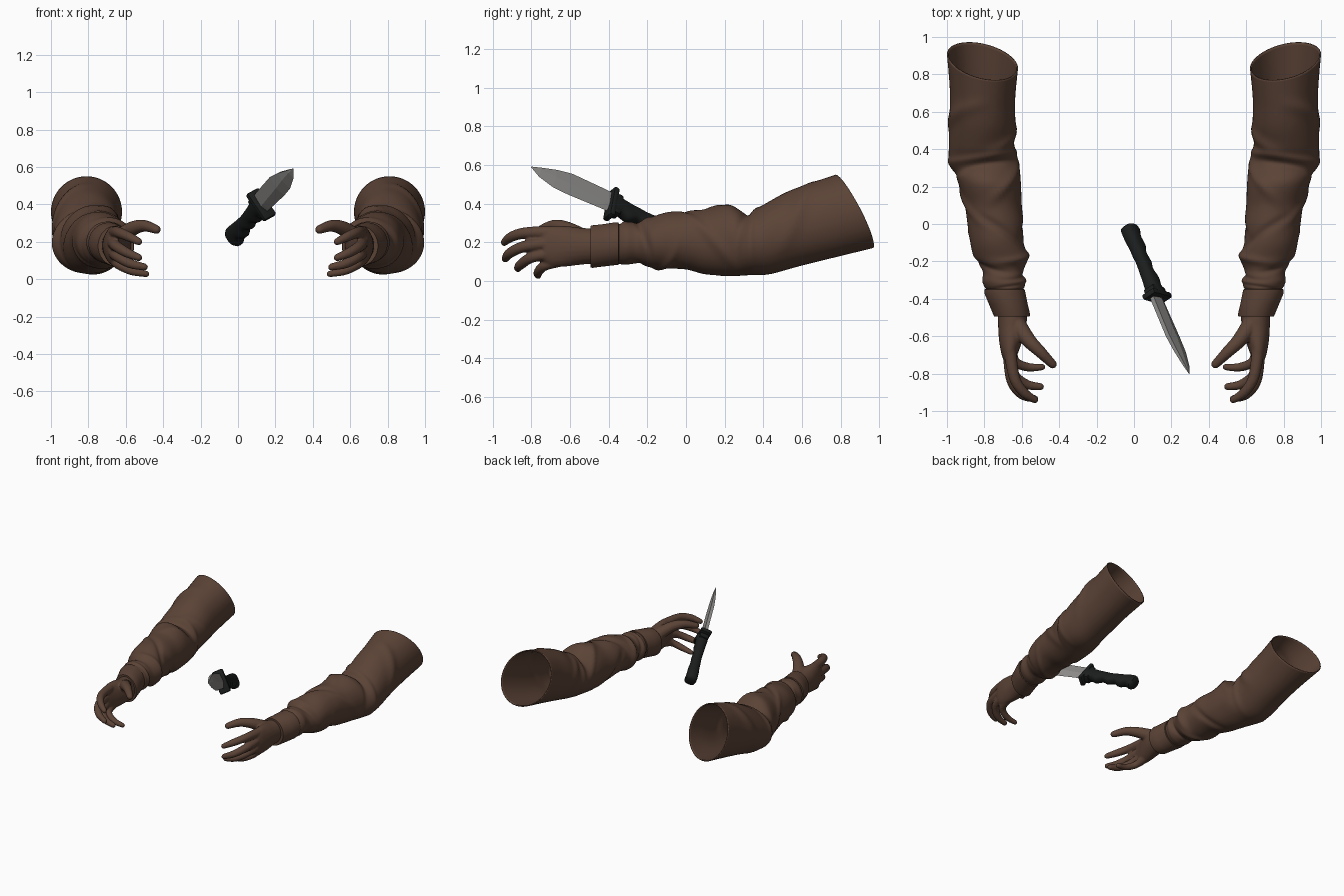
import bpy, bmesh, math
from mathutils import Vector, Matrix

cube = bpy.data.objects.get("Cube")
if cube:
    bpy.data.objects.remove(cube, do_unlink=True)


def material(name, rgb, rough):
    m = bpy.data.materials.new(name)
    m.use_nodes = True
    m.diffuse_color = (*rgb, 1)
    bsdf = m.node_tree.nodes["Principled BSDF"]
    bsdf.inputs["Base Color"].default_value = (*rgb, 1)
    bsdf.inputs["Roughness"].default_value = rough
    return m


BROWN = material("brown cloth", (0.105, 0.056, 0.037), 0.9)
BLACK = material("black grip", (0.011, 0.013, 0.012), 0.7)
STEEL = material("grey steel", (0.27, 0.265, 0.255), 0.5)


def finish(name, bm, mat, smooth=None):
    bmesh.ops.recalc_face_normals(bm, faces=bm.faces)
    mesh = bpy.data.meshes.new(name)
    bm.to_mesh(mesh)
    bm.free()
    mesh.materials.append(mat)
    ob = bpy.data.objects.new(name, mesh)
    bpy.context.collection.objects.link(ob)
    if smooth:
        bpy.ops.object.select_all(action='DESELECT')
        ob.select_set(True)
        bpy.context.view_layer.objects.active = ob
        bpy.ops.object.shade_smooth_by_angle(angle=math.radians(smooth))
    return ob


def loft(bm, rings, caps=True):
    """Skin a list of closed point rings."""
    loops = [[bm.verts.new(p) for p in ring] for ring in rings]
    n = len(loops[0])
    for a, b in zip(loops, loops[1:]):
        for i in range(n):
            bm.faces.new((a[i], a[(i + 1) % n], b[(i + 1) % n], b[i]))
    if caps:
        bm.faces.new(loops[0])
        bm.faces.new(loops[-1])


def spline(points, steps):
    """Smooth curve through tuples of any size."""
    pts = [Vector(p) for p in points]
    pts = [pts[0]] + pts + [pts[-1]]
    out = []
    for a, b, c, d in zip(pts, pts[1:], pts[2:], pts[3:]):
        for k in range(steps):
            t = k / steps
            out.append(b + (c - a) * (t / 2) + (a * 2 - b * 5 + c * 4 - d) * (t * t / 2)
                       + (b * 3 - a - c * 3 + d) * (t ** 3 / 2))
    return out + [pts[-1]]


# Sleeve sections: y, inner x, outer x, bottom z, top z, slant
SLEEVE = [(0.87, 0.62, 1.0, 0.17, 0.55, 0.095), (0.70, 0.635, 0.985, 0.12, 0.505, 0.06),
          (0.55, 0.635, 0.985, 0.075, 0.46, 0.03), (0.42, 0.64, 0.99, 0.035, 0.40, 0.01),
          (0.32, 0.615, 0.985, 0.03, 0.35, 0), (0.22, 0.605, 0.94, 0.025, 0.395, 0),
          (0.10, 0.60, 0.905, 0.035, 0.37, 0), (0.0, 0.59, 0.89, 0.06, 0.365, 0),
          (-0.10, 0.59, 0.875, 0.065, 0.355, 0), (-0.18, 0.568, 0.855, 0.07, 0.33, 0),
          (-0.25, 0.59, 0.81, 0.09, 0.305, 0), (-0.31, 0.575, 0.81, 0.085, 0.31, 0),
          (-0.36, 0.60, 0.785, 0.09, 0.295, 0)]
# Cloth folds: y, tilt, direction, half arc, height, width
FOLDS = [(0.60, 0.12, 0.6, 1.2, 0.014, 0.04), (0.46, 0.10, 2.6, 1.0, 0.016, 0.035),
         (0.36, 0.03, 1.6, 3.0, 0.012, 0.02), (0.30, 0.04, 1.0, 2.0, -0.014, 0.02),
         (0.22, 0.15, 2.2, 1.0, 0.014, 0.03), (0.12, -0.14, 0.2, 1.1, 0.012, 0.03),
         (0.04, 0.12, 3.6, 1.2, -0.014, 0.03), (-0.04, -0.10, 1.9, 1.2, -0.013, 0.025),
         (-0.12, 0.08, 5.0, 1.5, 0.012, 0.022), (-0.18, 0.03, 2.6, 1.8, 0.012, 0.02),
         (-0.22, -0.04, 0.5, 1.6, -0.012, 0.018), (-0.27, 0.03, 3.2, 2.2, -0.012, 0.014),
         (-0.34, 0.02, 1.5, 3.0, -0.008, 0.01)]


def tube_ring(sec, side, folds=(), n=48):
    y, x0, x1, z0, z1, slant = sec
    ring = []
    for i in range(n):
        a = math.tau * i / n
        c, s = math.cos(a), math.sin(a)
        bump = 0
        for fy, tilt, heading, arc, height, width in folds:
            off = abs((a - heading + math.pi) % math.tau - math.pi)
            if off < arc:
                fade = math.cos(off / arc * math.pi / 2)
                d = (y - fy - tilt * math.sin(a - heading)) / width
                bump += height * fade * math.exp(-d * d)
        ring.append(Vector((side * ((x0 + x1) / 2 + ((x1 - x0) / 2 + bump) * c),
                            y - slant * s + slant * 0.4 * c,
                            (z0 + z1) / 2 + ((z1 - z0) / 2 + bump) * s)))
    return ring


# Hand: palm sections and finger paths (x, y, z, radius)
PALM = [(-0.46, 0.57, 0.73, 0.09, 0.27, 0), (-0.54, 0.575, 0.727, 0.085, 0.275, 0),
        (-0.62, 0.595, 0.722, 0.075, 0.285, 0), (-0.69, 0.62, 0.71, 0.075, 0.285, 0),
        (-0.735, 0.635, 0.695, 0.10, 0.26, 0)]
FINGERS = [
    [(0.665, -0.66, 0.25, 0.035), (0.64, -0.82, 0.25, 0.030), (0.59, -0.90, 0.23, 0.027), (0.53, -0.94, 0.20, 0.020)],
    [(0.67, -0.66, 0.20, 0.035), (0.655, -0.83, 0.18, 0.030), (0.60, -0.91, 0.145, 0.027), (0.53, -0.935, 0.115, 0.020)],
    [(0.67, -0.65, 0.15, 0.035), (0.65, -0.79, 0.125, 0.029), (0.58, -0.855, 0.085, 0.026), (0.50, -0.87, 0.065, 0.020)],
    [(0.66, -0.63, 0.11, 0.033), (0.64, -0.73, 0.08, 0.027), (0.57, -0.765, 0.045, 0.024), (0.49, -0.765, 0.028, 0.018)],
    [(0.63, -0.53, 0.22, 0.050), (0.565, -0.62, 0.27, 0.040), (0.50, -0.685, 0.285, 0.032), (0.435, -0.75, 0.265, 0.024)]]


def add_finger(bm, path, side):
    pts = spline(path, 6)
    centres = [Vector((side * p[0], p[1], p[2])) for p in pts]
    rings = []
    for i, c in enumerate(centres):
        axis = centres[min(i + 1, len(pts) - 1)] - centres[max(i - 1, 0)]
        turn = axis.to_track_quat('Z', 'Y')
        rings.append([c + turn @ Vector((math.cos(k * math.tau / 12), math.sin(k * math.tau / 12), 0)) * pts[i][3]
                      for k in range(12)])
    loft(bm, rings)
    # rounded fingertip
    bmesh.ops.create_icosphere(bm, subdivisions=2, radius=pts[-1][3],
                               matrix=Matrix.Translation(centres[-1]))


for word, side in (("left", 1), ("right", -1)):
    # open sleeve with folds
    bm = bmesh.new()
    loft(bm, [tube_ring(s, side, FOLDS) for s in spline(SLEEVE, 9)], caps=False)
    sleeve = finish(word + "_sleeve", bm, BROWN, 60)
    thick = sleeve.modifiers.new("cloth thickness", 'SOLIDIFY')
    thick.thickness = 0.008

    # flared cuff with rolled lips
    cuff = [(-0.345, 0.60, 0.78, 0.10, 0.285, 0), (-0.35, 0.585, 0.80, 0.083, 0.302, 0),
            (-0.37, 0.58, 0.80, 0.082, 0.303, 0), (-0.43, 0.568, 0.775, 0.075, 0.294, 0),
            (-0.485, 0.555, 0.752, 0.068, 0.288, 0), (-0.495, 0.558, 0.748, 0.071, 0.285, 0),
            (-0.495, 0.575, 0.73, 0.09, 0.27, 0)]
    bm = bmesh.new()
    loft(bm, [tube_ring(s, side) for s in cuff])
    finish(word + "_cuff", bm, BROWN, 50)

    # hand fused into one skin
    bm = bmesh.new()
    loft(bm, [tube_ring(s, side, n=24) for s in spline(PALM, 4)])
    for path in FINGERS:
        add_finger(bm, path, side)
    hand = finish(word + "_hand", bm, BROWN)
    fuse = hand.modifiers.new("fuse", 'REMESH')
    fuse.mode = 'VOXEL'
    fuse.voxel_size = 0.007
    fuse.use_smooth_shade = True
    relax = hand.modifiers.new("relax", 'SMOOTH')
    relax.factor = 0.5
    relax.iterations = 5

# Knife frame: along the blade, across it, towards the spine
GUARD = Vector((0.125, -0.39, 0.40))
along = (Vector((0.295, -0.80, 0.59)) - GUARD).normalized()
spine = Vector((-0.575, 0.2, 0.79))
spine = (spine - along * spine.dot(along)).normalized()
across = spine.cross(along)


def knife(s, w, v):
    return GUARD + along * s + across * w + spine * v


# blade: distance, edge height, bevel height, spine height, half thickness
BLADE = [(-0.02, -0.05, -0.01, 0.058, 0.017), (0.04, -0.052, -0.01, 0.062, 0.017),
         (0.25, -0.062, -0.005, 0.063, 0.016), (0.34, -0.06, 0, 0.045, 0.014),
         (0.43, -0.036, 0.002, 0.018, 0.009), (0.483, -0.003, 0, 0.002, 0.001)]
bm = bmesh.new()
loft(bm, [[knife(s, 0, lo), knife(s, t, mid), knife(s, t * 0.7, hi),
           knife(s, -t * 0.7, hi), knife(s, -t, mid)] for s, lo, mid, hi, t in BLADE])
finish("knife_blade", bm, STEEL)


def oval(s, w, low, high, n=16):
    ring = []
    for i in range(n):
        a = math.tau * i / n
        c, k = math.cos(a), math.sin(a)
        c, k = (math.copysign(abs(q) ** 0.75, q) for q in (c, k))
        ring.append(knife(s, w * c, (low + high) / 2 + (high - low) / 2 * k))
    return ring


# grip with finger grooves along the underside
rings = [oval(-0.445, 0.028, -0.032, 0.028), oval(-0.437, 0.04, -0.05, 0.042)]
for i in range(33):
    t = i / 32
    groove = 0.009 * math.cos(t * 4 * math.tau)
    swell = 0.006 * math.cos(t * math.tau)
    rings.append(oval(-0.42 + t * 0.41, 0.038 + swell * 0.6, -0.05 - groove - swell, 0.045 + swell))
bm = bmesh.new()
loft(bm, rings)
finish("knife_grip", bm, BLACK, 40)

# guard and its collar
for name, size, place in (("knife_guard", (0.034, 0.085, 0.175), (-0.005, 0, 0)),
                          ("knife_collar", (0.05, 0.07, 0.12), (-0.03, 0, 0))):
    bm = bmesh.new()
    bmesh.ops.create_cube(bm, size=1)
    for v in bm.verts:
        v.co = knife(*(c * q + p for c, q, p in zip(v.co, size, place)))
    bmesh.ops.bevel(bm, geom=bm.edges[:], offset=0.012, segments=2, affect='EDGES', profile=0.5)
    finish(name, bm, BLACK, 40)
